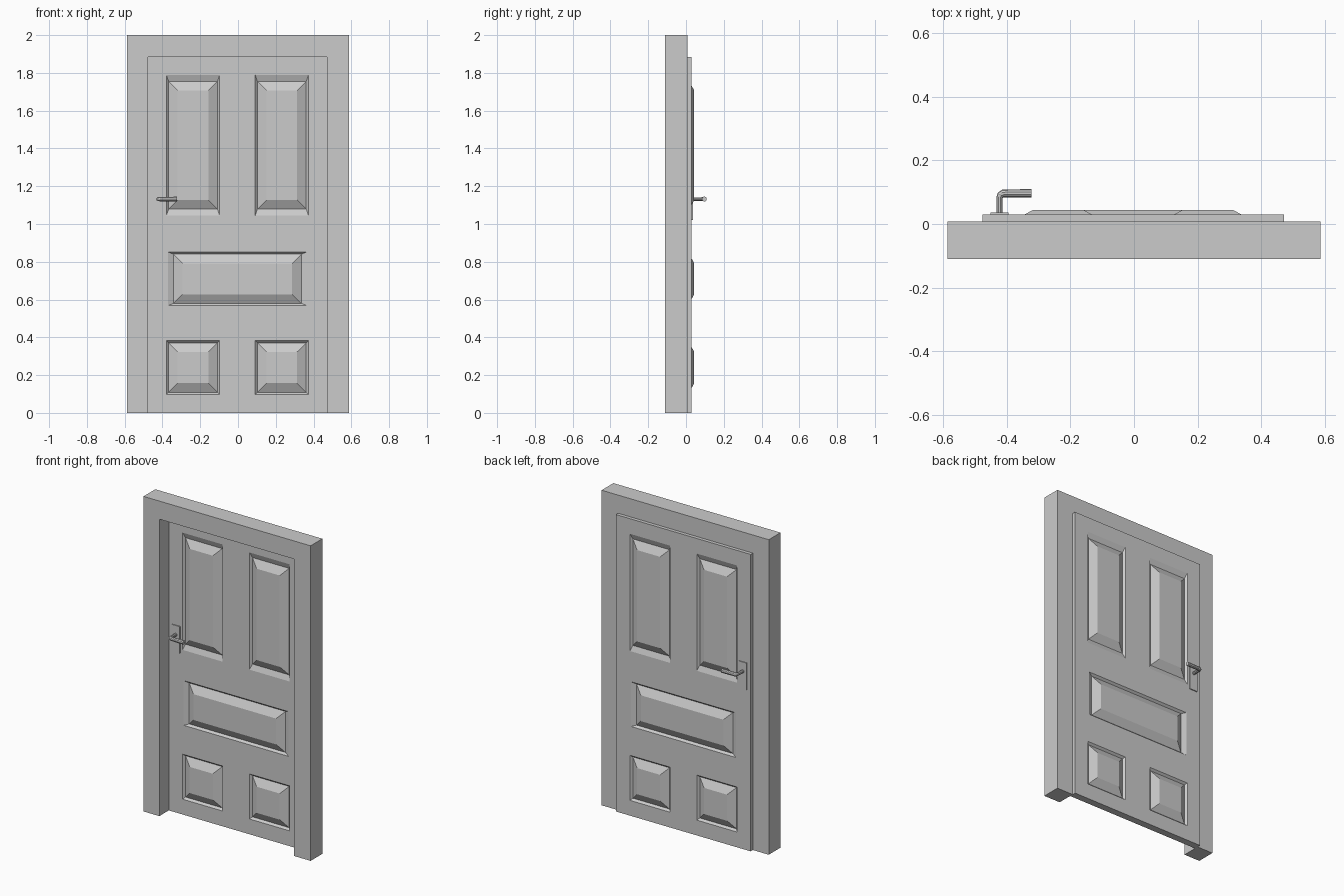
import bpy, bmesh
from mathutils import Vector

if "Cube" in bpy.data.objects:
    bpy.data.objects.remove(bpy.data.objects["Cube"])

BACK, FRONT = 0.03, -0.015          # y of the two leaf faces
CX = -0.002                         # leaf centre in x
W, H = 0.4735, 1.885                # leaf half width and height


def finish(bm, name):
    bmesh.ops.remove_doubles(bm, verts=bm.verts, dist=1e-5)
    bmesh.ops.recalc_face_normals(bm, faces=bm.faces)
    me = bpy.data.meshes.new(name)
    bm.to_mesh(me)
    bm.free()
    ob = bpy.data.objects.new(name, me)
    bpy.context.collection.objects.link(ob)
    return ob


def ring(bm, cx, cz, hx, hz, y):
    return [bm.verts.new((cx + sx * hx, y, cz + sz * hz))
            for sx, sz in ((-1, -1), (1, -1), (1, 1), (-1, 1))]


def bridge(bm, a, b):
    for i in range(4):
        j = (i + 1) % 4
        bm.faces.new((a[i], a[j], b[j], b[i]))


def loop_edges(bm, r):
    return [bm.edges.new((r[i], r[(i + 1) % 4])) for i in range(4)]


# Door frame: upside-down U profile extruded in depth
bm = bmesh.new()
prof = [(-0.587, 0), (-0.587, 2), (0.587, 2), (0.587, 0),
        (CX + W, 0), (CX + W, H), (CX - W, H), (CX - W, 0)]
f = bm.faces.new([bm.verts.new((x, -0.11, z)) for x, z in prof])
ext = bmesh.ops.extrude_face_region(bm, geom=[f])
bmesh.ops.translate(bm, vec=(0, 0.118, 0),
                    verts=[v for v in ext['geom'] if isinstance(v, bmesh.types.BMVert)])
finish(bm, "door_frame")

# Door leaf: centre x, centre z, groove half sizes, moulding margins
PX = 0.235
panels = [(0, 0.71, 0.338, 0.13, 0.03, 0.012)]
for s in (-1, 1):
    panels.append((s * PX, 1.417, 0.129, 0.338, 0.012, 0.034))
    panels.append((s * PX, 0.24, 0.129, 0.131, 0.012, 0.012))

bm = bmesh.new()
outers = []
for y, d in ((FRONT, -1), (BACK, 1)):
    outer = ring(bm, CX, H / 2, W, H / 2, y)
    outers.append(outer)
    edges = loop_edges(bm, outer)
    for px, pz, hx, hz, mx, mz in panels:
        px += CX - 0.001
        rim = ring(bm, px, pz, hx + mx, hz + mz, y)
        groove = ring(bm, px, pz, hx, hz, y - d * 0.013)
        flat = ring(bm, px, pz, hx - 0.048, hz - 0.048, y + d * 0.0135)
        edges += loop_edges(bm, rim)
        bridge(bm, rim, groove)
        bridge(bm, groove, flat)
        bm.faces.new(flat)
    bmesh.ops.triangle_fill(bm, use_beauty=True, edges=edges, normal=Vector((0, d, 0)))
bridge(bm, *outers)
finish(bm, "door_leaf")

# Handle set on each side: back plate and bent lever
for side, y0, d in (("front", FRONT, -1), ("back", BACK, 1)):
    bm = bmesh.new()
    a = ring(bm, -0.423, 1.105, 0.028, 0.085, y0 - d * 0.002)
    b = ring(bm, -0.423, 1.105, 0.028, 0.085, y0 + d * 0.006)
    bridge(bm, a, b)
    bm.faces.new(a)
    bm.faces.new(b)
    finish(bm, side + "_handle_plate")

    cu = bpy.data.curves.new(side + "_handle_lever", 'CURVE')
    cu.dimensions = '3D'
    cu.bevel_depth = 0.01
    cu.bevel_resolution = 3
    cu.use_fill_caps = True
    sp = cu.splines.new('POLY')
    path = [(-0.423, 0.0, 1), (-0.423, 0.052, 1), (-0.420, 0.061, 1.1),
            (-0.411, 0.066, 1.25), (-0.322, 0.067, 1.3)]
    sp.points.add(len(path) - 1)
    for p, (x, y, r) in zip(sp.points, path):
        p.co = (x, y0 + d * y, 1.132, 1)
        p.radius = r
    ob = bpy.data.objects.new(side + "_handle_lever", cu)
    bpy.context.collection.objects.link(ob)
    bpy.ops.object.select_all(action='DESELECT')
    bpy.context.view_layer.objects.active = ob
    ob.select_set(True)
    bpy.ops.object.convert(target='MESH')
    bpy.ops.object.shade_smooth_by_angle()
